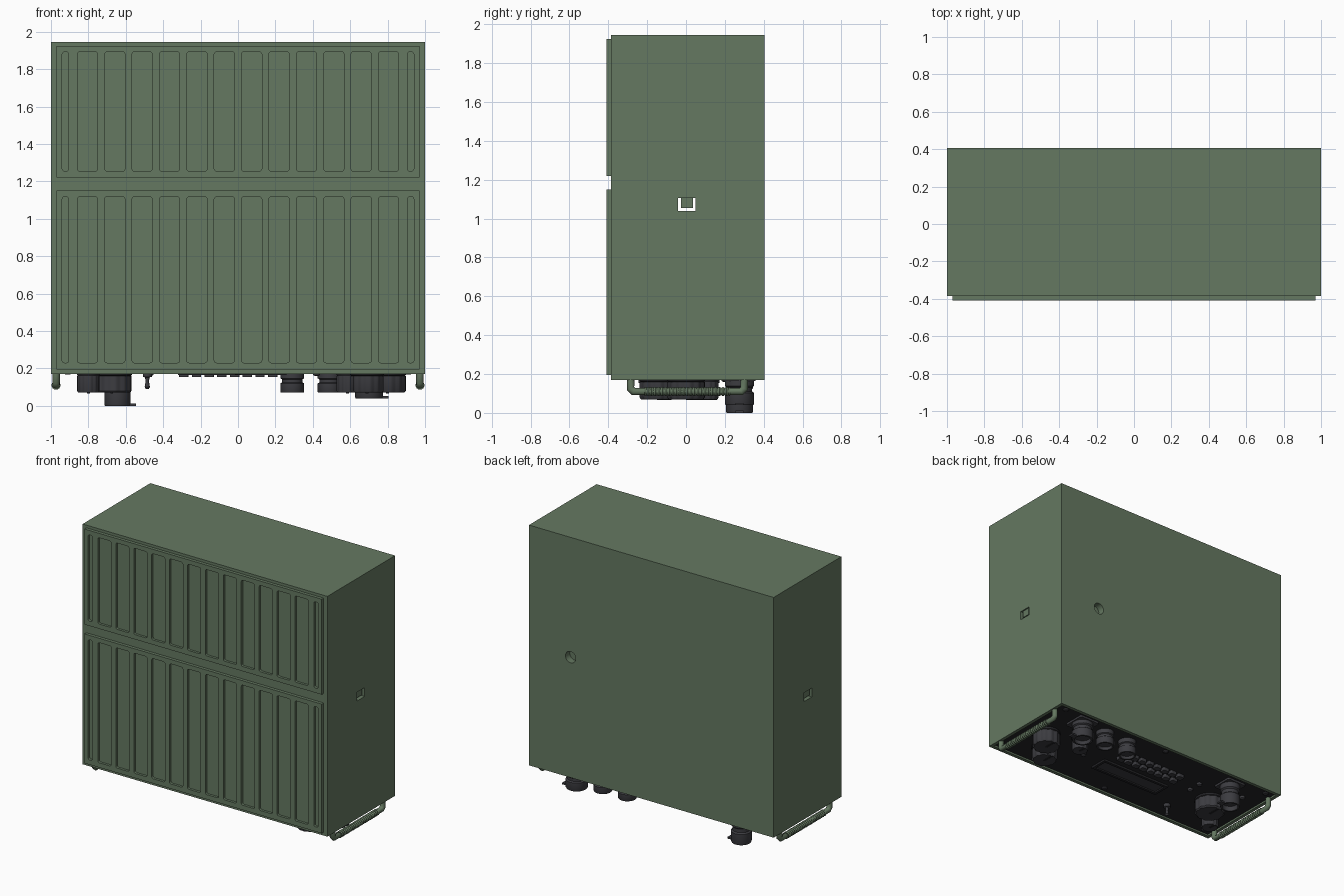
import bpy, bmesh, math
from mathutils import Matrix, Vector

if "Cube" in bpy.data.objects:
    bpy.data.objects.remove(bpy.data.objects["Cube"])


def material(name, rgb):
    m = bpy.data.materials.new(name)
    m.diffuse_color = (*rgb, 1)
    m.use_nodes = True
    m.node_tree.nodes["Principled BSDF"].inputs["Base Color"].default_value = m.diffuse_color
    return m


GREEN = material("green_paint", (0.13, 0.19, 0.12))
BLACK = material("black_panel", (0.018, 0.018, 0.021))
DARK = material("dark_metal", (0.045, 0.045, 0.052))


def finish(name, bm, mat, smooth=False):
    bmesh.ops.recalc_face_normals(bm, faces=bm.faces[:])
    me = bpy.data.meshes.new(name)
    bm.to_mesh(me)
    bm.free()
    ob = bpy.data.objects.new(name, me)
    bpy.context.collection.objects.link(ob)
    me.materials.append(mat)
    if smooth:
        bpy.ops.object.select_all(action='DESELECT')
        ob.select_set(True)
        bpy.context.view_layer.objects.active = ob
        bpy.ops.object.shade_smooth_by_angle(angle=math.radians(35))
    return ob


def add_box(bm, x, y, z, round_axis=None, r=0.012):
    """Box from (min, max) pairs; edges along round_axis can be rounded."""
    mid = Vector([(a + b) / 2 for a, b in (x, y, z)])
    size = [b - a for a, b in (x, y, z)]
    vs = bmesh.ops.create_cube(bm, size=1, matrix=Matrix.Translation(mid) @ Matrix.Diagonal((*size, 1)))['verts']
    if round_axis is not None:
        es = {e for v in vs for e in v.link_edges}
        es = [e for e in es if abs((e.verts[0].co - e.verts[1].co).normalized()[round_axis]) > 0.9]
        bmesh.ops.bevel(bm, geom=es, offset=r, segments=3, profile=0.5, affect='EDGES')


def boxes(name, items, mat, round_axis=None, r=0.012):
    bm = bmesh.new()
    for it in items:
        add_box(bm, *it, round_axis=round_axis, r=r)
    return finish(name, bm, mat)


def lathe(name, profile, matrix, mat, n=32, flute=0.0):
    """Spin (radius, height) points about local z; flute notches alternate side pairs."""
    bm = bmesh.new()
    rings = []
    for r, h in profile:
        ring = []
        for i in range(n):
            a = 2 * math.pi * i / n
            rr = r * (1 - flute) if i % 4 < 2 else r
            ring.append(bm.verts.new(matrix @ Vector((rr * math.cos(a), rr * math.sin(a), h))))
        rings.append(ring)
    for lo, hi in zip(rings, rings[1:]):
        for i in range(n):
            j = (i + 1) % n
            bm.faces.new((lo[i], lo[j], hi[j], hi[i]))
    bm.faces.new(rings[0])
    bm.faces.new(rings[-1])
    return finish(name, bm, mat, smooth=True)


def down(x, y, z=0.18):
    """Placement on the control panel, local z pointing down."""
    return Matrix.Translation((x, y, z)) @ Matrix.Rotation(math.pi, 4, 'X')


def cut(ob, cutter):
    cutter.hide_render = True
    mod = ob.modifiers.new("cut", 'BOOLEAN')
    mod.object, mod.solver = cutter, 'EXACT'
    bpy.context.view_layer.objects.active = ob
    bpy.ops.object.modifier_apply(modifier=mod.name)
    bpy.data.objects.remove(cutter, do_unlink=True)


# Case with side slots, rear socket and recessed panel opening
case = boxes("case", [((-1, 1), (-0.385, 0.405), (0.17, 1.945))], GREEN)
cut(case, boxes("slot_cutter", [((s * 1.0 - 0.05, s * 1.0 + 0.05), (-0.04, 0.05), (1.04, 1.105))
                                for s in (-1, 1)], GREEN))
cut(case, boxes("opening_cutter", [((-0.975, 0.975), (-0.36, 0.38), (0.1, 0.19))], GREEN))
cut(case, lathe("socket_cutter", [(0.042, -0.05), (0.042, 0.05)],
                Matrix.Translation((0.66, 0.405, 1.06)) @ Matrix.Rotation(math.pi / 2, 4, 'X'), GREEN))
bm = bmesh.new()
bm.from_mesh(case.data)
bmesh.ops.delete(bm, geom=[f for f in bm.faces if abs(f.normal.x) > 0.9
                           and abs(abs(f.calc_center_median().x) - 0.95) < 0.005], context='FACES_ONLY')
bm.to_mesh(case.data)
bm.free()
boxes("slot_tabs", [((min(s * 0.955, s * 0.99), max(s * 0.955, s * 0.99)), (-0.026, 0.035), (1.055, 1.105))
                    for s in (-1, 1)], GREEN)

# Front plates with rows of rounded recesses
spans = [(-0.94, -0.905), (0.905, 0.94)]
spans += [(0.1464 * (i - 5.5) - 0.054, 0.1464 * (i - 5.5) + 0.054) for i in range(12)]
for name, z0, z1 in (("upper_front_plate", 1.22, 1.925), ("lower_front_plate", 0.195, 1.15)):
    plate = boxes(name, [((-0.97, 0.97), (-0.408, -0.385), (z0, z1))], GREEN)
    cut(plate, boxes("recess_cutter", [(s, (-0.45, -0.39), (z0 + 0.035, z1 - 0.033)) for s in spans],
                     GREEN, round_axis=1))

# Carrying handles with ribbed grips
for s, side in ((-1, "left"), (1, "right")):
    cu = bpy.data.curves.new(side + "_handle", 'CURVE')
    cu.dimensions, cu.bevel_depth, cu.bevel_resolution, cu.use_fill_caps = '3D', 0.02, 4, True
    sp = cu.splines.new('POLY')
    pts = [(-0.285, 0.18), (-0.285, 0.125), (-0.27, 0.11), (0.285, 0.11), (0.3, 0.125), (0.3, 0.18)]
    sp.points.add(len(pts) - 1)
    for p, (y, z) in zip(sp.points, pts):
        p.co = (s * 0.973, y, z, 1)
    cu.materials.append(GREEN)
    bpy.context.collection.objects.link(bpy.data.objects.new(side + "_handle", cu))
    ribs = [(0.019 if i % 2 else 0.024, -0.22 + 0.44 * i / 48) for i in range(49)]
    lathe(side + "_grip", ribs, Matrix.Translation((s * 0.973, 0.007, 0.11))
          @ Matrix.Rotation(-math.pi / 2, 4, 'X'), GREEN, n=16)

# Control panel
boxes("control_panel", [((-0.972, 0.972), (-0.357, 0.377), (0.18, 0.195))], BLACK)
for i, (x, y) in enumerate([(x, y) for x in (-0.91, 0, 0.91) for y in (-0.32, 0.345)]):
    lathe(f"panel_screw_{i}", [(0.02, 0), (0.02, 0.007), (0.014, 0.012)], down(x, y), DARK, n=12)

# Display frame, glass and key rows
X0, X1, Y0, Y1 = -0.32, 0.26, -0.15, -0.01
boxes("display_frame", [((X0, X1), (Y0, Y0 + 0.02), (0.165, 0.18)), ((X0, X1), (Y1 - 0.02, Y1), (0.165, 0.18)),
                        ((X0, X0 + 0.02), (Y0 + 0.02, Y1 - 0.02), (0.165, 0.18)),
                        ((X1 - 0.02, X1), (Y0 + 0.02, Y1 - 0.02), (0.165, 0.18))], BLACK)
boxes("display_glass", [((X0 + 0.02, X1 - 0.02), (Y0 + 0.02, Y1 - 0.02), (0.176, 0.181))], DARK)
boxes("keys", [((x - 0.025, x + 0.025), (y - 0.022, y + 0.022), (0.155, 0.18))
               for y in (0.08, 0.15) for x in [-0.29 + 0.068 * i for i in range(8)]],
      DARK, round_axis=2, r=0.008)

# Fluted rotary knobs with pointer ridges
for name, x, y, r in (("left_main_knob", -0.675, 0.02, 0.107), ("left_small_knob", -0.80, -0.13, 0.06),
                      ("right_outer_knob", 0.80, 0.0, 0.098), ("right_front_knob", 0.69, -0.15, 0.09),
                      ("right_small_knob", 0.585, 0.11, 0.058)):
    lathe(name + "_skirt", [(r, 0), (r, 0.015), (r * 0.92, 0.022)], down(x, y), BLACK)
    lathe(name, [(r, 0.02), (r, 0.1), (r * 0.92, 0.11)], down(x, y), DARK, n=48, flute=0.06)
    boxes(name + "_pointer", [((x - 0.008, x + 0.008), (y, y + r * 0.85), (0.066, 0.072))], BLACK)

# Round sockets with stepped collars
for name, x, y, r, h in (("left_tall_socket", -0.645, 0.275, 0.07, 0.18), ("right_tall_socket", 0.70, 0.275, 0.075, 0.14),
                         ("data_socket", 0.49, 0.27, 0.064, 0.11), ("audio_socket", 0.29, 0.27, 0.064, 0.11)):
    prof = [(r, 0), (r, 0.3 * h), (r * 0.86, 0.35 * h), (r * 0.86, 0.5 * h), (r, 0.55 * h),
            (r, 0.95 * h), (r * 0.95, h), (r * 0.78, h), (r * 0.76, 0.8 * h)]
    lathe(name, prof, down(x, y), DARK, n=40)
    if h > 0.12:
        zb = 0.18 - h
        boxes(name + "_tab", [((x + r * 0.85, x + r + 0.03), (y - 0.02, y + 0.02), (zb, zb + 0.012))], DARK)
        boxes(name + "_plate", [((x - r * 1.1, x + r * 1.1), (y - r * 1.1, y + min(r * 1.1, 0.09)), (0.165, 0.18))],
              DARK, round_axis=2)

# Toggle switch and small lamps
lathe("toggle_switch", [(0.024, 0), (0.024, 0.025), (0.012, 0.028), (0.009, 0.05), (0.014, 0.08), (0.008, 0.09)],
      down(-0.485, -0.22), DARK, n=16)
for i, (x, y) in enumerate([(-0.47, 0.05), (-0.47, 0.15), (-0.82, 0.2), (0.42, -0.05)]):
    lathe(f"panel_lamp_{i}", [(0.02, 0), (0.018, 0.015), (0.01, 0.02)], down(x, y), DARK, n=12)
